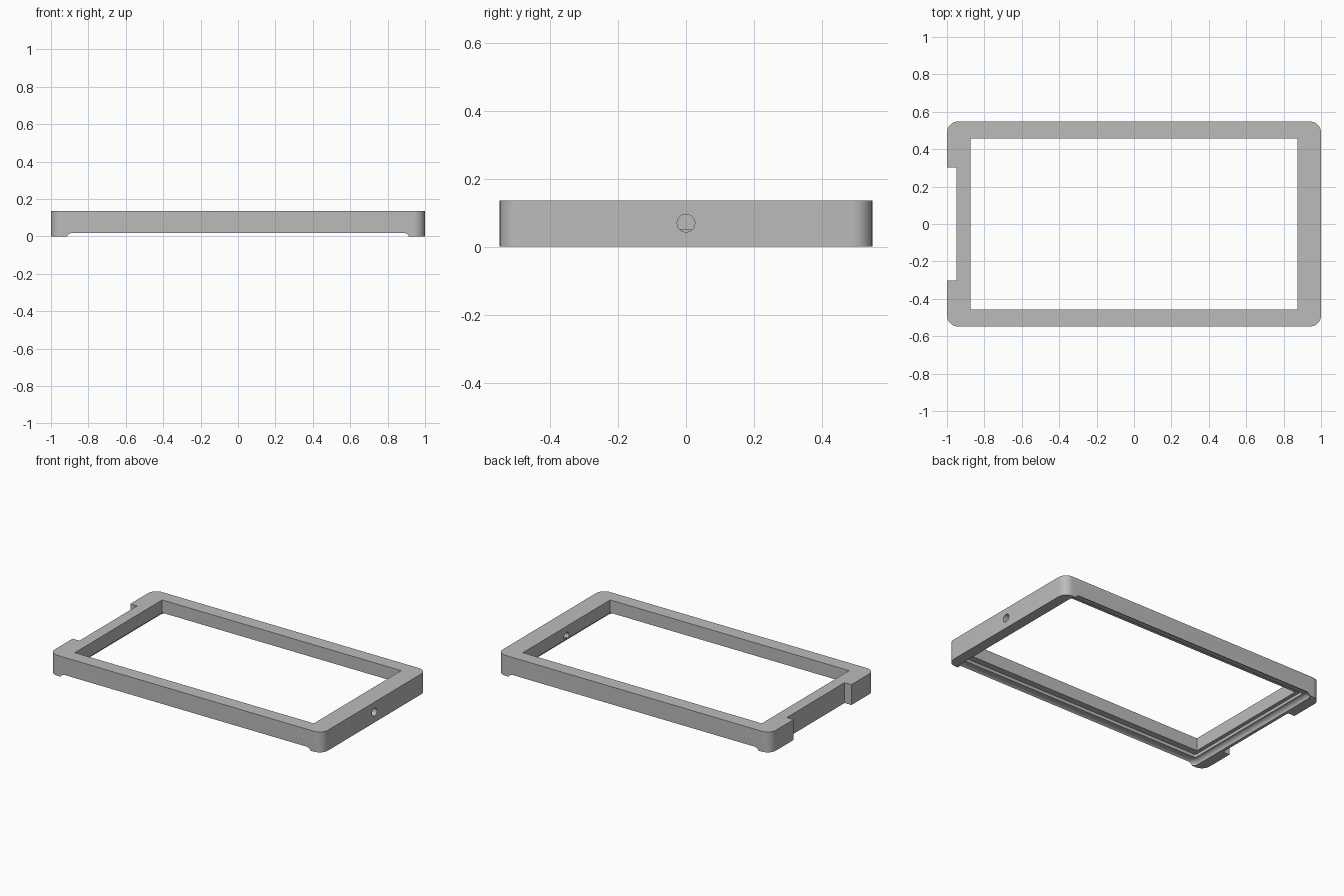
import bpy, bmesh, math

cube = bpy.data.objects.get("Cube")
if cube:
    bpy.data.objects.remove(cube, do_unlink=True)

grey = bpy.data.materials.new("plain grey")
grey.use_nodes = True
colour = (0.5, 0.5, 0.5, 1)
grey.diffuse_color = colour
grey.node_tree.nodes["Principled BSDF"].inputs["Base Color"].default_value = colour


def rounded_ring(hx, hy, r, z, steps=8):
    """Points of a rounded rectangle at height z."""
    pts = []
    for i, (sx, sy) in enumerate([(1, 1), (-1, 1), (-1, -1), (1, -1)]):
        for k in range(steps + 1):
            a = math.pi / 2 * (i + k / steps)
            pts.append((sx * (hx - r) + r * math.cos(a),
                        sy * (hy - r) + r * math.sin(a), z))
    return pts


def loft(name, rings):
    """Solid through a stack of rings, capped at both ends."""
    bm = bmesh.new()
    loops = [[bm.verts.new(p) for p in ring] for ring in rings]
    n = len(loops[0])
    for low, high in zip(loops, loops[1:]):
        for i in range(n):
            j = (i + 1) % n
            bm.faces.new((low[i], low[j], high[j], high[i]))
    bm.faces.new(loops[0][::-1])
    bm.faces.new(loops[-1])
    mesh = bpy.data.meshes.new(name)
    bm.to_mesh(mesh)
    bm.free()
    mesh.materials.append(grey)
    obj = bpy.data.objects.new(name, mesh)
    bpy.context.collection.objects.link(obj)
    return obj


def box(name, x0, x1, y0, y1, z0, z1):
    return loft(name, [[(x0, y0, z), (x1, y0, z), (x1, y1, z), (x0, y1, z)]
                       for z in (z0, z1)])


def cut(target, cutter):
    bpy.context.view_layer.objects.active = target
    mod = target.modifiers.new("cut", "BOOLEAN")
    mod.operation, mod.solver, mod.object = "DIFFERENCE", "EXACT", cutter
    bpy.ops.object.modifier_apply(modifier=mod.name)
    bpy.data.objects.remove(cutter, do_unlink=True)


# Outer body with rounded corners
frame = loft("frame", [rounded_ring(1, 0.548, 0.06, z) for z in (0, 0.135)])

# Central opening
cut(frame, box("opening_cutter", -0.875, 0.875, -0.457, 0.457, -0.1, 0.3))

# Underside seat with a rolled edge, breaking through the long sides
roll = 0.03
rings = [rounded_ring(0.93, 0.555, 0.04, -0.05)]
for k in range(7):
    a = math.pi / 2 * k / 6
    inset = roll * (1 - math.cos(a))
    rings.append(rounded_ring(0.93 - inset, 0.555 - inset, 0.04, roll * math.sin(a)))
cut(frame, loft("seat_cutter", rings))

# Shallow inner rebate around the opening
cut(frame, loft("rebate_cutter", [rounded_ring(0.9, 0.5, 0.01, z) for z in (-0.05, 0.05)]))

# Notch in the right side
cut(frame, box("notch_cutter", -1.1, -0.95, -0.302, 0.302, -0.1, 0.3))

# Round hole through the left side
bpy.ops.mesh.primitive_cylinder_add(vertices=32, radius=0.026, depth=0.4,
                                    location=(0.95, 0, 0.069),
                                    rotation=(0, math.pi / 2, 0))
cut(frame, bpy.context.object)

# Smooth the rounded corners and keep the edges sharp
bpy.ops.object.select_all(action="DESELECT")
frame.select_set(True)
bpy.context.view_layer.objects.active = frame
bpy.ops.object.shade_smooth_by_angle(angle=math.radians(30))
